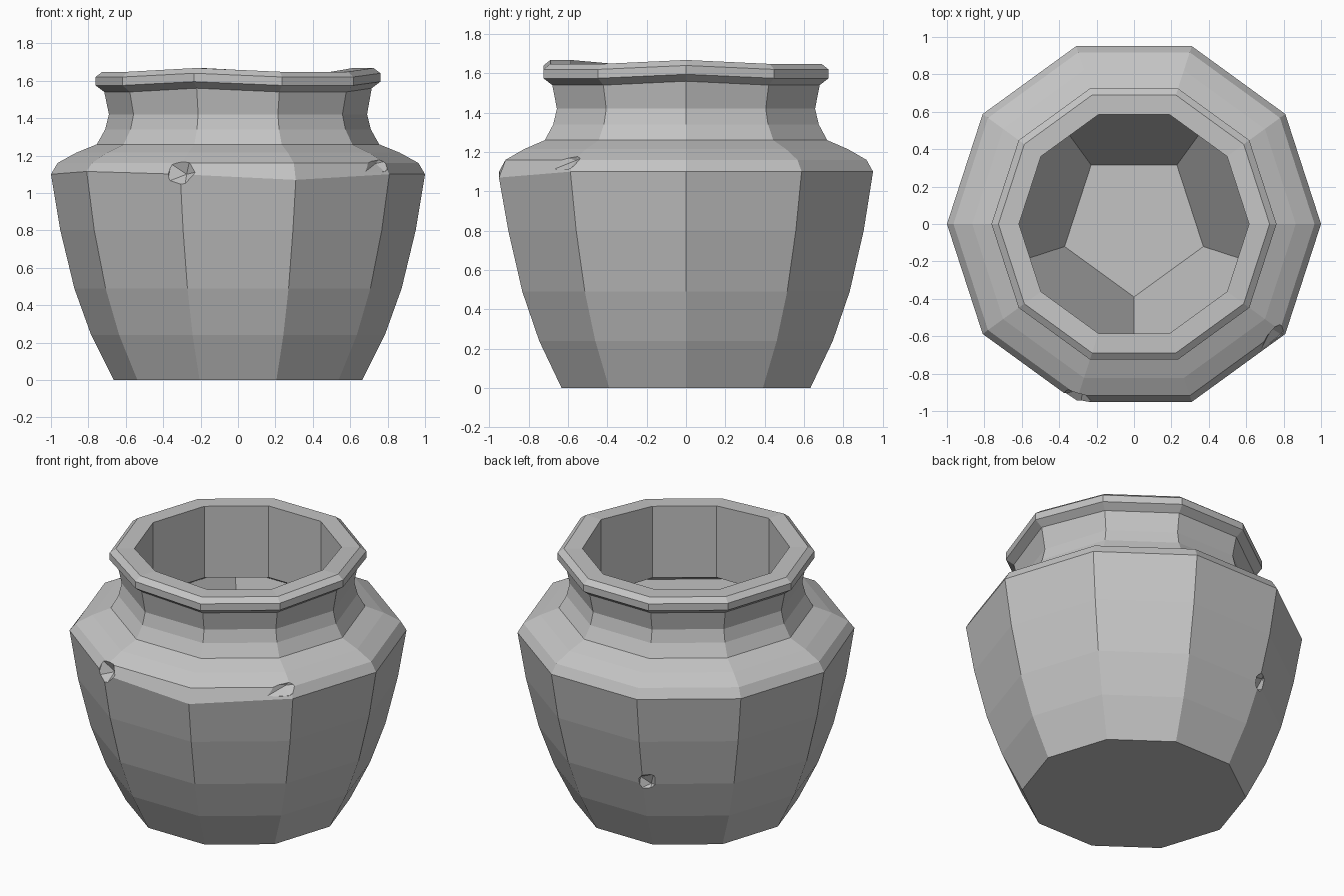
import bpy
import bmesh
from math import cos, sin, radians
from mathutils import Vector

cube = bpy.data.objects.get("Cube")
if cube:
    bpy.data.objects.remove(cube, do_unlink=True)

stone = bpy.data.materials.new("grey_clay")
stone.use_nodes = True
GREY = (0.55, 0.55, 0.55, 1)
stone.diffuse_color = GREY
stone.node_tree.nodes["Principled BSDF"].inputs["Base Color"].default_value = GREY


def polar(radius, degrees, z):
    a = radians(degrees)
    return Vector((radius * cos(a), radius * sin(a), z))


def add_ring(bm, radius, z, sides, start=0, lift=None):
    lift = lift or {}
    return [bm.verts.new(polar(radius, start + 360 * i / sides, z + lift.get(i, 0)))
            for i in range(sides)]


def skin(bm, rings):
    for low, high in zip(rings, rings[1:]):
        n = len(low)
        for i in range(n):
            j = (i + 1) % n
            bm.faces.new((low[i], low[j], high[j], high[i]))


def make_object(name, bm):
    bmesh.ops.recalc_face_normals(bm, faces=bm.faces)
    mesh = bpy.data.meshes.new(name)
    bm.to_mesh(mesh)
    bm.free()
    mesh.materials.append(stone)
    obj = bpy.data.objects.new(name, mesh)
    bpy.context.collection.objects.link(obj)
    return obj


# Outer body, neck, rim and inner throat: ten sides, (radius, height)
body = [(.665, 0), (.785, .24), (.875, .49), (.95, .8)]
ridge = (1.0, 1.1)
neck = [(.965, 1.16), (.865, 1.215), (.755, 1.26), (.71, 1.34), (.69, 1.42), (.715, 1.54)]
rim = [(.762, 1.575), (.762, 1.62), (.725, 1.648), (.615, 1.648)]
ridge_wear = {6: .015, 8: -.03}
rim_wear = {0: .02, 7: .02}

bm = bmesh.new()
rings = [add_ring(bm, r, z, 10) for r, z in body]
rings.append(add_ring(bm, *ridge, 10, lift=ridge_wear))
rings += [add_ring(bm, r, z, 10) for r, z in neck[:-1]]
rings.append(add_ring(bm, *neck[-1], 10, lift=rim_wear))
rings += [add_ring(bm, r, z, 10, lift=rim_wear) for r, z in rim]
rings.append(add_ring(bm, .615, 1.18, 10))
skin(bm, rings)
bm.faces.new(rings[0])

# Five-sided hollow below the throat
bowl = [add_ring(bm, r, z, 5, start=54) for r, z in [(.8, 1.14), (.39, .12)]]
skin(bm, bowl)
bm.faces.new(bowl[-1])


def loop_edges(ring):
    return [bm.edges.get((ring[i - 1], ring[i])) for i in range(len(ring))]


bmesh.ops.bridge_loops(bm, edges=loop_edges(rings[-1]) + loop_edges(bowl[0]))
jar = make_object("jar", bm)

# Chips knocked out of the surface: centre, size, turn
chips = [
    (polar(1.02, 252, 1.12), (.1, .11, .09), 252),
    (polar(.99, 322, 1.17), (.07, .16, .06), 318),
    (polar(.9, 110, .5), (.07, .08, .075), 110),
]
for number, (centre, size, turn) in enumerate(chips):
    cutter_bm = bmesh.new()
    bmesh.ops.create_icosphere(cutter_bm, subdivisions=1, radius=1)
    cutter = make_object(f"chip_cutter_{number}", cutter_bm)
    cutter.location, cutter.scale = centre, size
    cutter.rotation_euler = (.3, .2, radians(turn))
    cutter.hide_render = True
    mod = jar.modifiers.new("chip", 'BOOLEAN')
    mod.operation, mod.solver, mod.object = 'DIFFERENCE', 'EXACT', cutter

# Bake the chips and drop the cutters
bpy.context.view_layer.update()
carved = jar.evaluated_get(bpy.context.evaluated_depsgraph_get())
mesh = bpy.data.meshes.new_from_object(carved)
jar.modifiers.clear()
jar.data = mesh
for obj in [o for o in bpy.data.objects if o.name.startswith("chip_cutter")]:
    bpy.data.objects.remove(obj, do_unlink=True)
